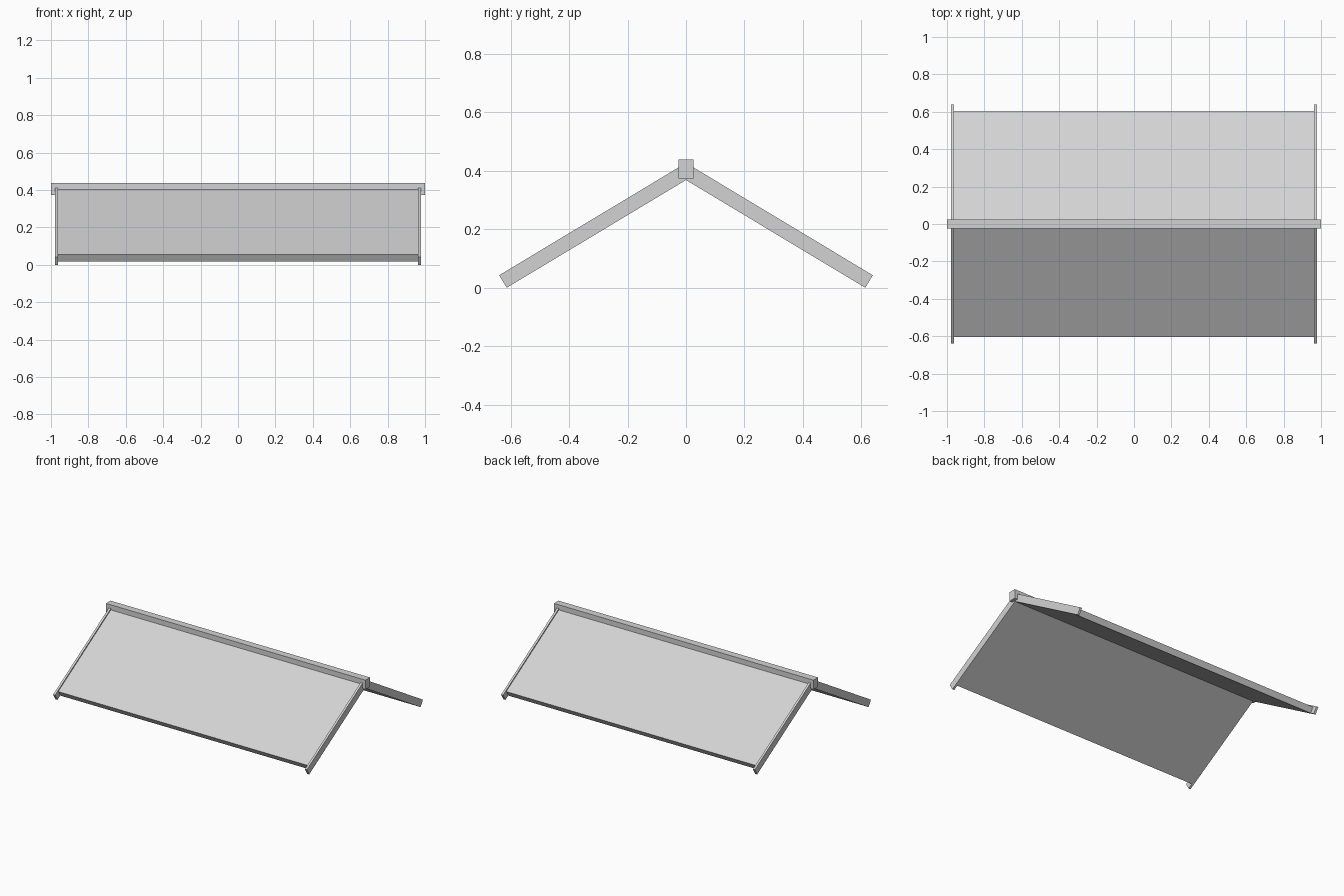
import bpy, bmesh, math

if "Cube" in bpy.data.objects:
    bpy.data.objects.remove(bpy.data.objects["Cube"], do_unlink=True)

PITCH = math.radians(31)
FOOT = 0.613          # half span of the underside at ground level
RIDGE_HALF = 0.025

grey = bpy.data.materials.new("light_grey")
grey.use_nodes = True
colour = (0.65, 0.65, 0.65, 1)
grey.diffuse_color = colour
grey.node_tree.nodes["Principled BSDF"].inputs["Base Color"].default_value = colour


def prism(name, profile, x0, x1):
    """Extrude a (y, z) profile along x."""
    bm = bmesh.new()
    face = bm.faces.new([bm.verts.new((x0, y, z)) for y, z in profile])
    ext = bmesh.ops.extrude_face_region(bm, geom=[face])
    verts = [v for v in ext["geom"] if isinstance(v, bmesh.types.BMVert)]
    bmesh.ops.translate(bm, verts=verts, vec=(x1 - x0, 0, 0))
    bmesh.ops.recalc_face_normals(bm, faces=bm.faces)
    mesh = bpy.data.meshes.new(name)
    bm.to_mesh(mesh)
    bm.free()
    mesh.materials.append(grey)
    obj = bpy.data.objects.new(name, mesh)
    bpy.context.collection.objects.link(obj)
    return obj


def slope_profile(side, eave, depth):
    """Sloping slab with a square-cut eave, mitred at the ridge."""
    rise = math.tan(PITCH)
    low = (FOOT - eave) * rise
    top = FOOT * rise
    pts = [(eave, low),
           (eave + depth * math.sin(PITCH), low + depth * math.cos(PITCH)),
           (0, top + depth / math.cos(PITCH)),
           (0, top)]
    return [(side * y, z) for y, z in pts]


for label, side in (("front", -1), ("back", 1)):
    # Roof panel, slightly lower than the edge boards
    prism(label + "_roof_panel", slope_profile(side, 0.582, 0.042), -0.963, 0.963)
    # Edge boards along both gables
    for hand, end in (("left", 1), ("right", -1)):
        prism(f"{label}_{hand}_edge_board", slope_profile(side, FOOT, 0.05),
              end * 0.963, end * 0.978)

# Ridge beam
prism("ridge_beam", [(-RIDGE_HALF, 0.373), (RIDGE_HALF, 0.373),
                     (RIDGE_HALF, 0.438), (-RIDGE_HALF, 0.438)], -1, 1)
